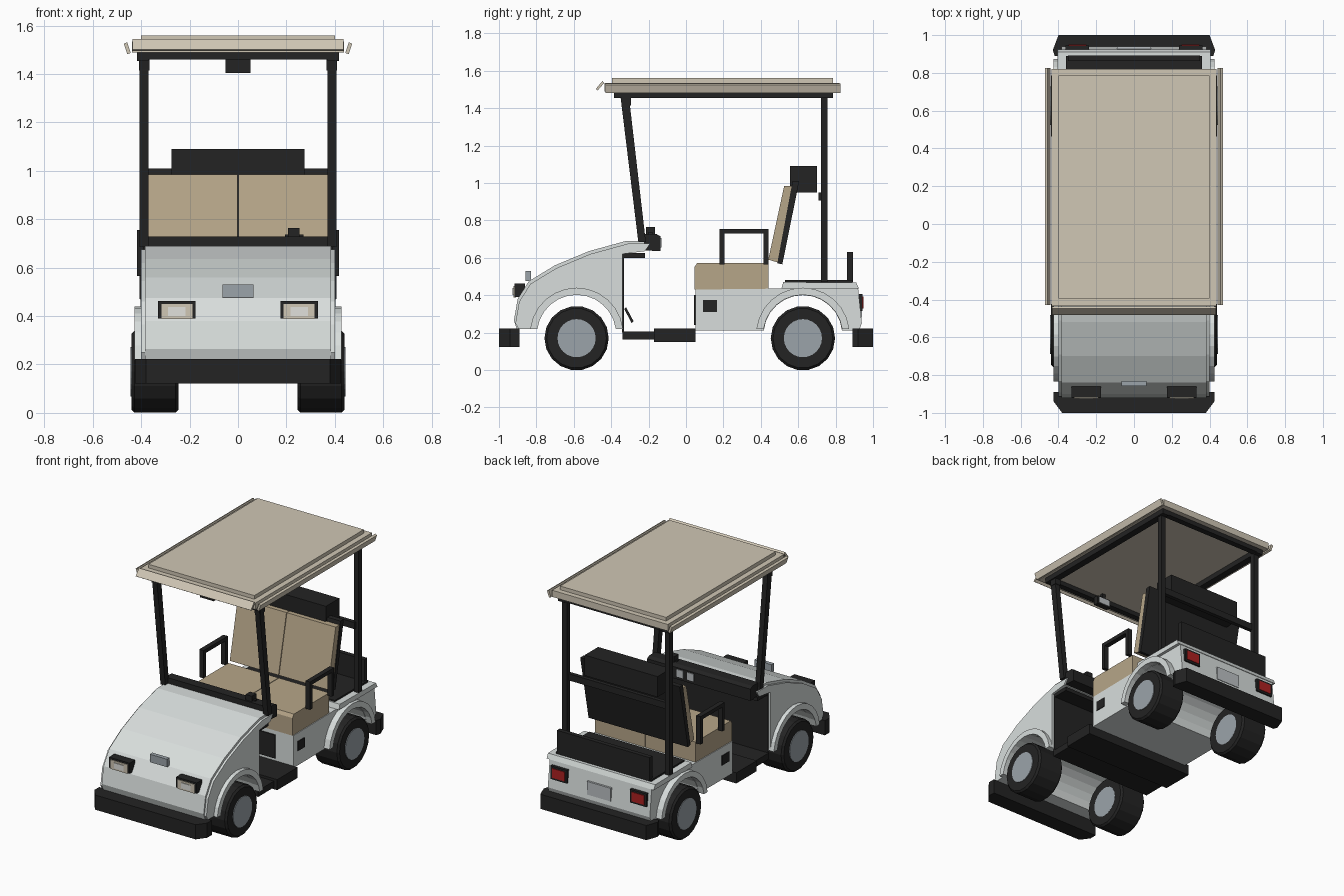
import bpy, bmesh
from math import cos, sin, radians, pi

old = bpy.data.objects.get("Cube")
if old:
    bpy.data.objects.remove(old)


def material(name, r, g, b):
    m = bpy.data.materials.new(name)
    m.use_nodes = True
    m.diffuse_color = (r, g, b, 1)
    m.node_tree.nodes["Principled BSDF"].inputs["Base Color"].default_value = (r, g, b, 1)
    return m


body = material("body light grey", .69, .73, .72)
cream = material("roof cream", .63, .57, .46)
tan = material("seat tan", .47, .38, .25)
dark = material("black plastic", .017, .017, .017)
steel = material("wheel grey", .33, .37, .40)
silver = material("plate silver", .5, .53, .55)
red = material("tail light red", .42, .015, .015)
glass = material("lamp glass", .75, .75, .72)


def prism(name, pts, lo, hi, mat, axis="x"):
    """Extrude a 2D outline along an axis; the outline uses the other two axes in order."""
    place = {"x": lambda p, d: (d, p[0], p[1]),
             "y": lambda p, d: (p[0], d, p[1]),
             "z": lambda p, d: (p[0], p[1], d)}[axis]
    bm = bmesh.new()
    low = [bm.verts.new(place(p, lo)) for p in pts]
    high = [bm.verts.new(place(p, hi)) for p in pts]
    bm.faces.new(low)
    bm.faces.new(high)
    n = len(pts)
    for i in range(n):
        j = (i + 1) % n
        bm.faces.new((low[i], low[j], high[j], high[i]))
    bmesh.ops.recalc_face_normals(bm, faces=bm.faces)
    me = bpy.data.meshes.new(name)
    bm.to_mesh(me)
    bm.free()
    me.materials.append(mat)
    ob = bpy.data.objects.new(name, me)
    bpy.context.collection.objects.link(ob)
    return ob


def box(name, x0, x1, y0, y1, z0, z1, mat):
    return prism(name, [(y0, z0), (y1, z0), (y1, z1), (y0, z1)], x0, x1, mat)


def pair(name, pts, lo, hi, mat):
    """Same side outline on both sides of the vehicle."""
    prism("left_" + name, pts, lo, hi, mat)
    prism("right_" + name, pts, -hi, -lo, mat)


def arc(cy, cz, r, a0, a1, n=12):
    angles = [radians(a0 + (a1 - a0) * i / n) for i in range(n + 1)]
    return [(cy + r * cos(a), cz + r * sin(a)) for a in angles]


def rect(y0, y1, z0, z1):
    return [(y0, z0), (y1, z0), (y1, z1), (y0, z1)]


FRONT, REAR, HUB_Z, ARCH_Z = -.585, .625, .17, .19

# Front cowl: side panels and a slightly raised hood
hood_top = [(-.2, .69), (-.32, .69), (-.52, .635), (-.7, .56), (-.84, .475), (-.9, .38), (-.92, .265)]
cowl_end = [(-.34, .22), (-.34, .62), (-.22, .635)]
side_top = [(y + .008, z - .015) for y, z in hood_top]
prism("cowl_sides", [(-.895, .22)] + arc(FRONT, ARCH_Z, .215, 172, 8) + cowl_end + side_top, -.4, .4, body)
prism("hood", [(-.905, .22)] + arc(FRONT, ARCH_Z, .218, 172, 8) + cowl_end + hood_top, -.385, .385, body)

# Rear body, deck ledge and underseat details
prism("rear_body", [(.05, .21)] + arc(REAR, ARCH_Z, .21, 174, 6)
      + [(.925, .21), (.94, .25), (.92, .44), (.05, .43)], -.385, .385, body)
prism("rear_deck", [(.51, .435), (.925, .435), (.91, .467), (.52, .47)], -.405, .405, body)
box("cargo_mat", -.36, .36, .53, .89, .468, .48, dark)
box("tail_rail", -.35, .35, .862, .892, .47, .63, dark)
box("underseat_panel", -.25, .25, .043, .052, .24, .4, dark)
pair("side_vent", rect(.09, .165, .31, .375), .38, .39, dark)

# Wheel arch flares
for label, cy in (("front", FRONT), ("rear", REAR)):
    pair(label + "_flare", arc(cy, ARCH_Z, .25, 173, 7) + arc(cy, ARCH_Z, .212, 8, 172), .375, .427, body)

# Wheels: faceted tyre with chamfered shoulders, flat hub disc
for label, cy in (("front", FRONT), ("rear", REAR)):
    for side, s in (("left", 1), ("right", -1)):
        bpy.ops.mesh.primitive_cylinder_add(vertices=18, radius=.172, depth=.195,
                                            location=(s * .343, cy, HUB_Z), rotation=(0, pi / 2, 0))
        tyre = bpy.context.object
        tyre.name = f"{side}_{label}_tyre"
        tyre.data.materials.append(dark)
        bev = tyre.modifiers.new("shoulder", "BEVEL")
        bev.width = .012
        bev.segments = 1
        bev.angle_limit = radians(60)
        bpy.ops.mesh.primitive_cylinder_add(vertices=24, radius=.102, depth=.2,
                                            location=(s * .345, cy, HUB_Z), rotation=(0, pi / 2, 0))
        hub = bpy.context.object
        hub.name = f"{side}_{label}_hub"
        hub.data.materials.append(steel)

# Bumpers with tapered ends
prism("front_bumper", [(-.38, -1), (.38, -1), (.425, -.94), (.425, -.89), (-.425, -.89), (-.425, -.94)],
      .122, .222, dark, "z")
prism("rear_bumper", [(-.4, 1), (.4, 1), (.43, .92), (.42, .89), (-.42, .89), (-.43, .92)],
      .122, .222, dark, "z")

# Floor, side steps, firewall and pedal
box("floor", -.39, .39, -.34, .05, .162, .205, dark)
box("side_steps", -.415, .415, -.17, .05, .15, .222, dark)
box("firewall", -.385, .385, -.342, -.332, .2, .62, dark)
box("dash_shelf", -.385, .385, -.34, -.22, .6, .625, dark)
prism("pedal", [(-.33, .325), (-.32, .335), (-.28, .26), (-.29, .25)], .14, .24, dark)

# Dashboard, gauges and steering stub
prism("dashboard", [(-.225, .64), (-.137, .635), (-.137, .715), (-.16, .728), (-.225, .728)], -.39, .39, dark)
for name, x in (("inner_gauge", .06), ("outer_gauge", .14)):
    box(name, x - .025, x + .025, -.138, -.132, .655, .705, silver)
box("steering_stub", .207, .255, -.215, -.165, .7, .765, dark)
box("steering_lever", .195, .27, -.2, -.18, .715, .737, dark)

# Seats: two cushions and two tilted backs on a dark shell
cushion = [(.045, .43), (.045, .55), (.06, .572), (.44, .572), (.44, .43)]
pair("seat_cushion", cushion, .002, .38, tan)
pair("seat_back", [(.44, .59), (.49, .575), (.575, .985), (.525, .985)], .002, .37, tan)
prism("seat_shell", [(.488, .57), (.515, .565), (.605, 1.01), (.57, 1.01)], -.375, .375, dark)
box("rear_bag", -.275, .275, .555, .7, .95, 1.09, dark)
pair("armrest", [(.18, .565), (.18, .755), (.44, .755), (.44, .565),
                 (.415, .565), (.415, .73), (.205, .73), (.205, .565)], .385, .418, dark)

# Roof posts and cross bar
pair("front_post", [(-.255, .685), (-.215, .685), (-.305, 1.46), (-.35, 1.46)], .37, .406, dark)
pair("rear_post", rect(.722, .756, .47, 1.46), .37, .406, dark)
pair("front_post_cap", rect(-.345, -.295, 1.415, 1.47), .366, .41, dark)
box("cross_bar", -.385, .385, .708, .735, .905, .95, dark)

# Roof: frame, slab, raised panel and tilted gutters
pair("roof_frame_rail", rect(-.385, .785, 1.455, 1.492), .37, .418, dark)
for name, y in (("front", -.385), ("rear", .745)):
    box(name + "_roof_frame", -.4, .4, y, y + .04, 1.46, 1.492, dark)
box("roof_slab", -.437, .437, -.435, .82, 1.49, 1.535, cream)
box("roof_panel", -.4, .4, -.395, .785, 1.535, 1.56, cream)
for name, s in (("left", 1), ("right", -1)):
    prism(name + "_gutter", [(s * .443, 1.487), (s * .457, 1.482), (s * .472, 1.525), (s * .458, 1.532)],
          -.43, .825, cream, "y")
prism("front_gutter", [(-.483, 1.502), (-.472, 1.495), (-.437, 1.535), (-.447, 1.545)], -.435, .435, cream)

# Rear view mirror
box("mirror_stem", -.012, .012, -.325, -.3, 1.45, 1.495, dark)
box("mirror", -.052, .052, -.335, -.3, 1.405, 1.462, dark)
box("mirror_glass", -.042, .042, -.301, -.296, 1.413, 1.454, silver)

# Lamps and plates
for side, s in (("left", 1), ("right", -1)):
    def lamp(name, half, y0, y1, z0, z1, mat, cx):
        box(f"{side}_{name}", s * cx - half, s * cx + half, y0, y1, z0, z1, mat)
    lamp("headlight_housing", .078, -.918, -.86, .39, .462, dark, .253)
    lamp("headlight_lens", .064, -.923, -.91, .388, .45, cream, .253)
    lamp("headlight_bulb", .036, -.927, -.92, .4, .438, glass, .253)
    lamp("tail_light_frame", .062, .91, .944, .315, .405, dark, .3)
    lamp("tail_light", .048, .94, .949, .328, .392, red, .3)
box("hood_badge", -.065, .065, -.858, -.83, .476, .53, steel)
box("rear_plate", -.09, .09, .92, .941, .28, .37, silver)
